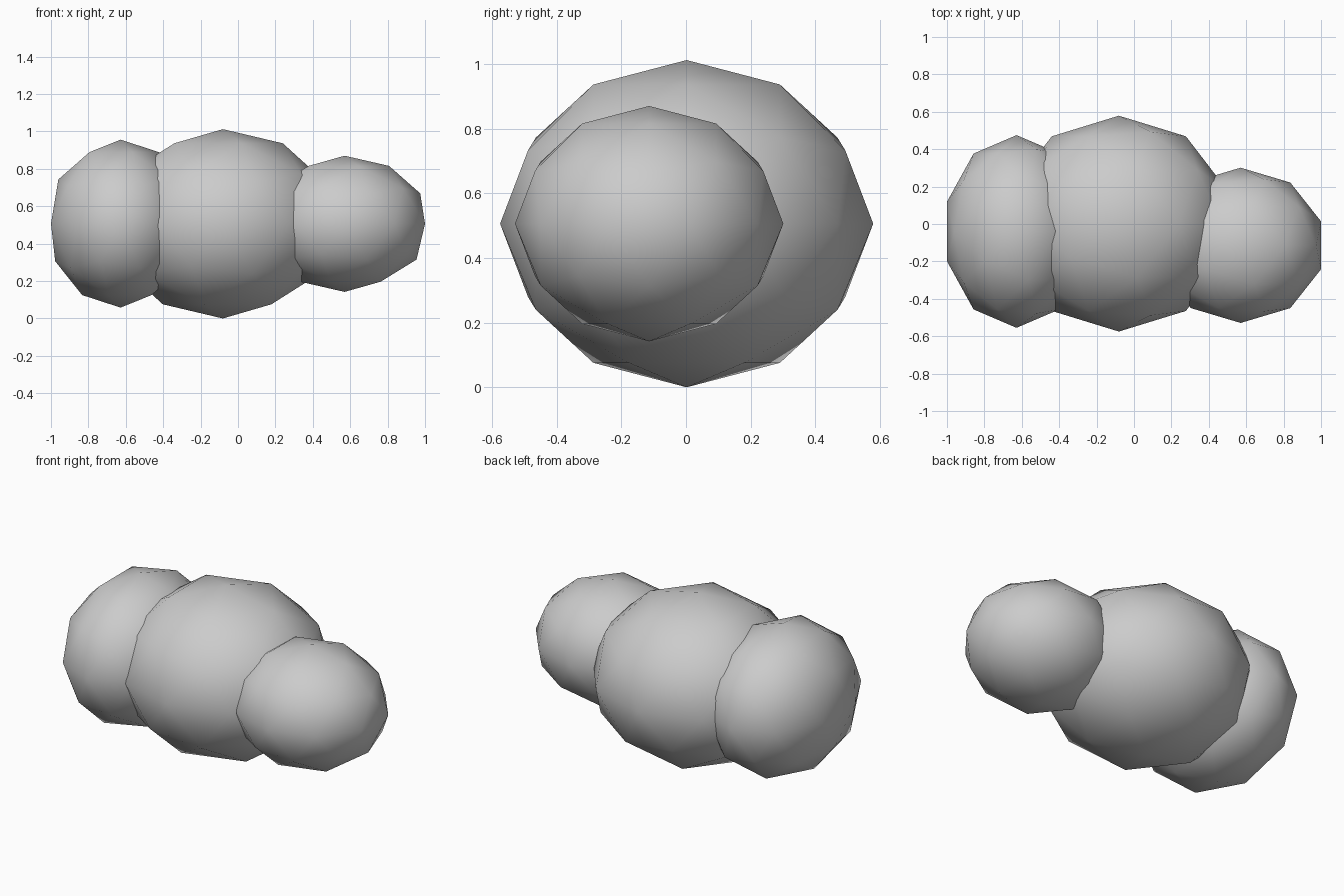
import bpy

if "Cube" in bpy.data.objects:
    bpy.data.objects.remove(bpy.data.objects["Cube"])

def lobe(name, centre, radii):
    """Low-poly smooth ellipsoid made from a scaled icosphere."""
    bpy.ops.mesh.primitive_ico_sphere_add(subdivisions=2, radius=1, location=centre)
    ob = bpy.context.object
    ob.name = name
    ob.scale = radii
    bpy.ops.object.transform_apply(location=False, rotation=False, scale=True)
    bpy.ops.object.shade_smooth()
    return ob

# Three overlapping lobes of the cluster
lobe("middle_lobe", (-0.081, 0.002, 0.506), (0.61, 0.577, 0.506))
lobe("left_lobe", (-0.628, -0.04, 0.507), (0.391, 0.515, 0.449))
lobe("right_lobe", (0.57, -0.114, 0.506), (0.452, 0.415, 0.364))
